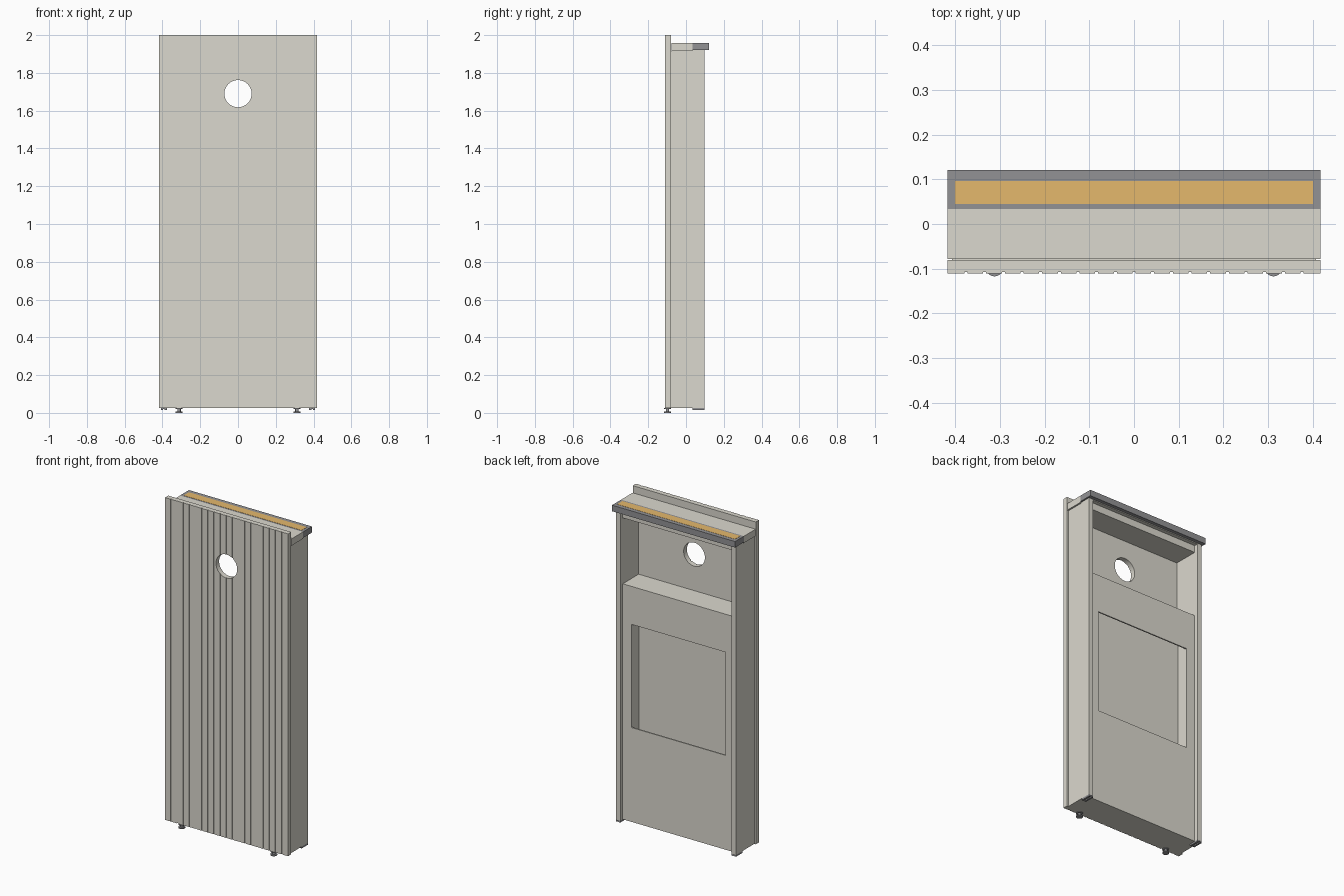
import bpy, bmesh
from mathutils import Matrix, Vector

cube = bpy.data.objects.get("Cube")
if cube:
    bpy.data.objects.remove(cube, do_unlink=True)


def material(name, rgb):
    m = bpy.data.materials.new(name)
    m.use_nodes = True
    m.diffuse_color = (*rgb, 1)
    m.node_tree.nodes["Principled BSDF"].inputs["Base Color"].default_value = (*rgb, 1)
    return m


STONE = material("warm light grey", (0.71, 0.69, 0.62))
GREY = material("mid grey", (0.29, 0.29, 0.30))
WOOD = material("light wood", (0.78, 0.48, 0.15))


def finish(name, bm, mat):
    bmesh.ops.recalc_face_normals(bm, faces=bm.faces)
    mesh = bpy.data.meshes.new(name)
    bm.to_mesh(mesh)
    bm.free()
    if mat:
        mesh.materials.append(mat)
    obj = bpy.data.objects.new(name, mesh)
    bpy.context.collection.objects.link(obj)
    return obj


def box(name, x, y, z, mat):
    """Box from (low, high) ranges on each axis."""
    bm = bmesh.new()
    size = Vector((x[1] - x[0], y[1] - y[0], z[1] - z[0]))
    mid = Vector((sum(x), sum(y), sum(z))) / 2
    bmesh.ops.create_cube(bm, size=1, matrix=Matrix.Translation(mid) @ Matrix.Diagonal((*size, 1)))
    return finish(name, bm, mat)


def cylinder(name, centre, radius, depth, mat, axis="Z", sides=32):
    bm = bmesh.new()
    turn = Matrix.Rotation(1.5707963, 4, "X") if axis == "Y" else Matrix()
    bmesh.ops.create_cone(bm, cap_ends=True, segments=sides, radius1=radius, radius2=radius,
                          depth=depth, matrix=Matrix.Translation(centre) @ turn)
    obj = finish(name, bm, mat)
    for p in obj.data.polygons:
        p.use_smooth = len(p.vertices) == 4
    return obj


def cut(target, cutter):
    mod = target.modifiers.new("cut", "BOOLEAN")
    mod.operation, mod.solver, mod.object = "DIFFERENCE", "EXACT", cutter
    cutter.hide_render = True
    cutter.hide_set(True)


W = 0.417                            # half width of front panel and shelf
FRONT, PANEL_BACK = -0.111, -0.08
WALL_IN, WALL_OUT = 0.377, 0.407     # side walls sit slightly inside the panel
WALL_BACK, CABINET_BACK = 0.098, 0.074
BASE, WALL_TOP = 0.025, 1.915

# Grooved front panel, extruded from its plan profile
slats = 20
pitch = 2 * W / slats
groove, depth = 0.0034, 0.004
plan = [(-W, PANEL_BACK), (-W, FRONT)]
for i in range(1, slats):
    gx = -W + i * pitch
    plan += [(gx - groove, FRONT), (gx - groove, FRONT + depth),
             (gx + groove, FRONT + depth), (gx + groove, FRONT)]
plan += [(W, FRONT), (W, PANEL_BACK)]
bm = bmesh.new()
face = bm.faces.new([bm.verts.new((x, y, BASE)) for x, y in plan])
top = bmesh.ops.extrude_face_region(bm, geom=[face])
bmesh.ops.translate(bm, vec=(0, 0, 2 - BASE),
                    verts=[v for v in top["geom"] if isinstance(v, bmesh.types.BMVert)])
panel = finish("front_panel", bm, STONE)
cut(panel, cylinder("hole_cutter", (0, -0.095, 1.69), 0.072, 0.2, None, "Y", 48))

# Lower cabinet: a thin back sheet with a square opening into a taller cavity
cabinet = box("lower_cabinet", (-WALL_IN, WALL_IN), (PANEL_BACK, CABINET_BACK), (BASE, 1.468), STONE)
cut(cabinet, box("opening_cutter", (-0.319, 0.319), (0.03, 0.2), (0.603, 1.235), None))
cut(cabinet, box("cavity_cutter", (-0.319, 0.319), (0.0, CABINET_BACK - 0.008), (0.5, 1.34), None))

# Top shelf, header below it, and the tray with its wood insert
box("top_shelf", (-W, W), (-0.078, 0.034), (WALL_TOP, 1.957), STONE)
box("header", (-WALL_IN, WALL_IN), (PANEL_BACK, CABINET_BACK), (1.872, WALL_TOP), STONE)
box("shelf_support", (-WALL_OUT, WALL_OUT), (0.034, WALL_BACK), (WALL_TOP, 1.92), STONE)
box("tray", (-W, W), (0.034, 0.121), (1.92, 1.957), GREY)
box("wood_insert", (-0.4, 0.4), (0.045, 0.096), (1.955, 1.958), WOOD)

# Side walls, rear runners and front feet
for name, s in (("left", 1), ("right", -1)):
    def span(a, b):
        return tuple(sorted((s * a, s * b)))
    box(name + "_side_wall", span(WALL_IN, WALL_OUT), (PANEL_BACK, WALL_BACK), (BASE, WALL_TOP), STONE)
    box(name + "_runner_plate", span(WALL_IN, WALL_OUT), (0.035, WALL_BACK), (0.021, BASE), GREY)
    for part, a in (("inner", WALL_IN), ("outer", WALL_OUT - 0.011)):
        box(f"{name}_{part}_runner", span(a, a + 0.011), (0.035, WALL_BACK), (0.014, 0.021), GREY)
    cylinder(name + "_foot_pad", (s * 0.312, -0.098, 0.0035), 0.019, 0.007, GREY)
    cylinder(name + "_foot_stem", (s * 0.312, -0.098, 0.015), 0.009, 0.02, GREY)
    cylinder(name + "_foot_collar", (s * 0.312, -0.098, 0.023), 0.019, 0.004, GREY)
